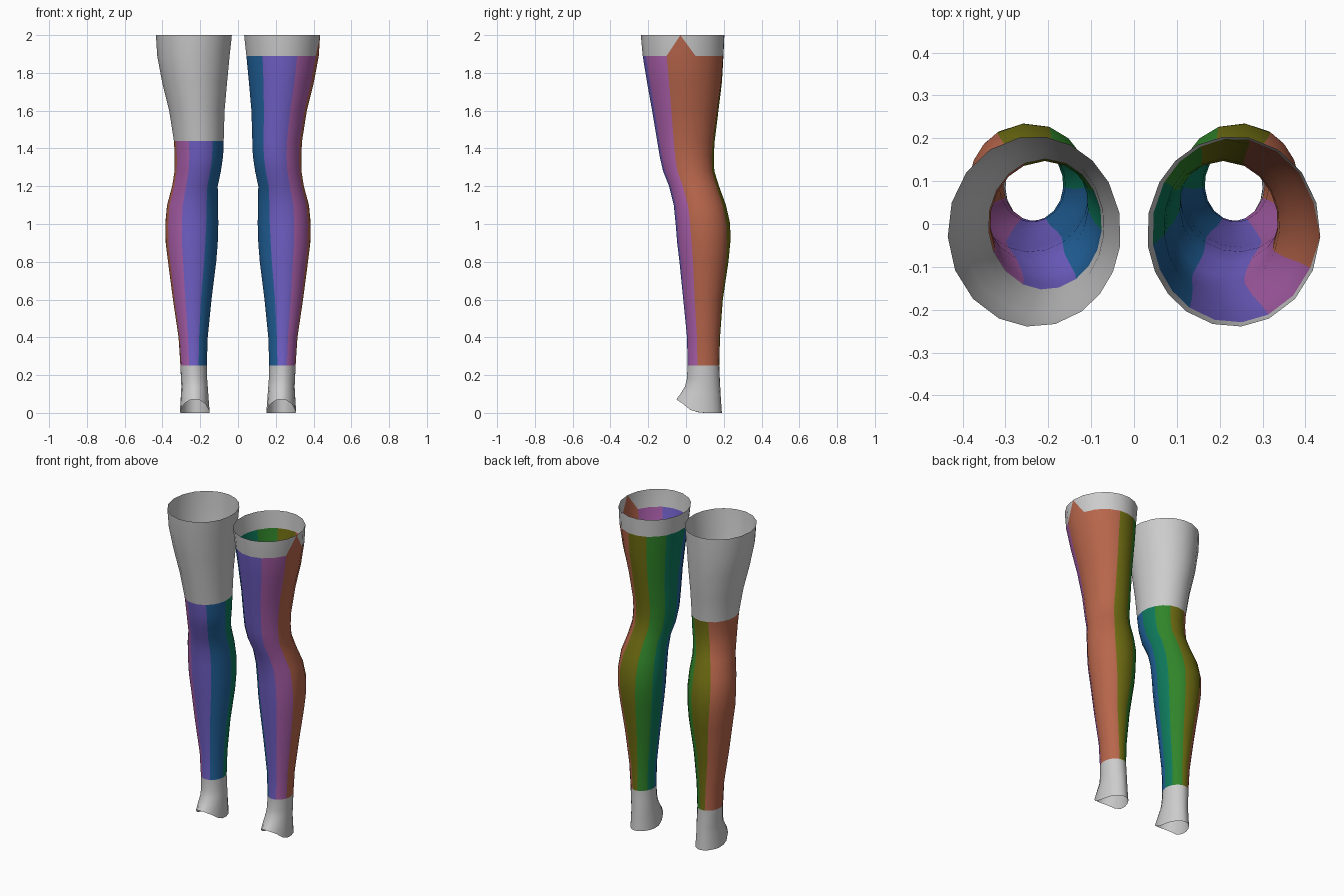
import bpy, bmesh, math

if "Cube" in bpy.data.objects:
    bpy.data.objects.remove(bpy.data.objects["Cube"], do_unlink=True)


def linear(c):
    c /= 255
    return c / 12.92 if c <= 0.04045 else ((c + 0.055) / 1.055) ** 2.4


def make_material(name, rgb):
    mat = bpy.data.materials.new(name)
    mat.use_nodes = True
    col = [linear(c) for c in rgb] + [1.0]
    mat.diffuse_color = col
    bsdf = mat.node_tree.nodes["Principled BSDF"]
    bsdf.inputs["Base Color"].default_value = col
    bsdf.inputs["Roughness"].default_value = 0.8
    return mat


# Colours in order around the leg: front, outer side, back, inner side
MATERIALS = [make_material(n, c) for n, c in (
    ("violet", (115, 98, 203)), ("pink", (172, 96, 172)), ("orange", (184, 102, 75)),
    ("olive", (112, 110, 18)), ("green", (48, 132, 42)), ("teal", (14, 122, 92)),
    ("blue", (34, 100, 158)), ("light grey", (204, 204, 204)))]
ORANGE, GREY = 2, 7
COLUMNS = (3, 2, 5, 2, 2, 2, 3)      # mesh columns in each coloured band

# Leg profile: height, inner x, outer x, front y, back y
RINGS = [
    (0.10, .157, .302, -.030, .183), (0.14, .160, .300, -.006, .181),
    (0.18, .163, .302, .004, .179), (0.25, .165, .305, .008, .176),
    (0.40, .160, .315, .005, .180), (0.60, .140, .345, -.015, .195),
    (0.80, .115, .372, -.035, .225), (0.90, .107, .384, -.047, .235),
    (1.00, .104, .386, -.055, .235), (1.10, .105, .377, -.065, .212),
    (1.20, .107, .350, -.090, .175), (1.28, .090, .337, -.122, .150),
    (1.36, .078, .336, -.140, .147), (1.44, .075, .340, -.153, .152),
    (1.60, .070, .365, -.180, .172), (1.75, .056, .402, -.207, .191),
    (1.89, .042, .428, -.230, .200), (2.00, .030, .435, -.240, .205)]

# Band edges in degrees (0 = front, 90 = outer side) at several heights
BANDS = [
    (0.25, -22, 20, 68, 165, 193, 237, 275),
    (1.00, -33, 22, 62, 148, 200, 241, 274),
    (1.40, -33, 23, 65, 158, 202, 239, 276),
    (1.89, -33, 24, 66, 170, 205, 239, 279)]


def band_edges(z):
    if z <= BANDS[0][0]:
        return BANDS[0][1:]
    for lo, hi in zip(BANDS, BANDS[1:]):
        if z <= hi[0]:
            t = (z - lo[0]) / (hi[0] - lo[0])
            return [a + (b - a) * t for a, b in zip(lo[1:], hi[1:])]
    return BANDS[-1][1:]


def column_angles(z):
    edges = list(band_edges(z))
    edges.append(edges[0] + 360)
    return [math.radians(edges[i] + (edges[i + 1] - edges[i]) * k / n)
            for i, n in enumerate(COLUMNS) for k in range(n)]


BAND_OF = [i for i, n in enumerate(COLUMNS) for _ in range(n)]
SPIKE = BAND_OF.index(ORANGE)        # first column of the pointed tab at the top


def make_leg(name, side, colour_top, spike):
    bm = bmesh.new()

    def ring(z, x0, x1, y0, y1, height=None):
        cx, cy, rx, ry = (x0 + x1) / 2, (y0 + y1) / 2, (x1 - x0) / 2, (y1 - y0) / 2
        return [bm.verts.new((side * (cx + rx * math.sin(a)), cy - ry * math.cos(a),
                              height(a) if height else z)) for a in column_angles(z)]

    def face(verts, mat):
        f = bm.faces.new(verts if side > 0 else verts[::-1])
        f.material_index = mat
        f.smooth = True

    # Open hem of the foot, arched up at the front
    def hem(a):
        return 0.004 + 0.068 * max(0.0, (math.cos(a) - 0.3) / 0.7) ** 0.8 - 0.004 * (math.cos(a) < 0)

    rows = [ring(0.0, .150, .308, -.052, .190, hem)] + [ring(*r) for r in RINGS]
    heights = [0.0] + [r[0] for r in RINGS]
    count = len(BAND_OF)
    for i in range(len(rows) - 1):
        coloured = heights[i] >= 0.249 and heights[i + 1] <= colour_top + 0.001
        for j in range(count):
            k = (j + 1) % count
            a, b, c, d = rows[i][j], rows[i][k], rows[i + 1][k], rows[i + 1][j]
            last = spike and i == len(rows) - 2
            if last and j == SPIKE:            # rising side of the tab
                face([a, b, c], ORANGE)
                face([a, c, d], GREY)
            elif last and j == SPIKE + 1:      # falling side of the tab
                face([a, b, d], ORANGE)
                face([b, c, d], GREY)
            else:
                face([a, b, c, d], BAND_OF[j] if coloured else GREY)

    mesh = bpy.data.meshes.new(name)
    bm.to_mesh(mesh)
    bm.free()
    for mat in MATERIALS:
        mesh.materials.append(mat)
    obj = bpy.data.objects.new(name, mesh)
    bpy.context.collection.objects.link(obj)
    return obj


# Long coloured left leg and knee-high coloured right leg
make_leg("left_leg", 1, 1.89, True)
make_leg("right_leg", -1, 1.44, False)
